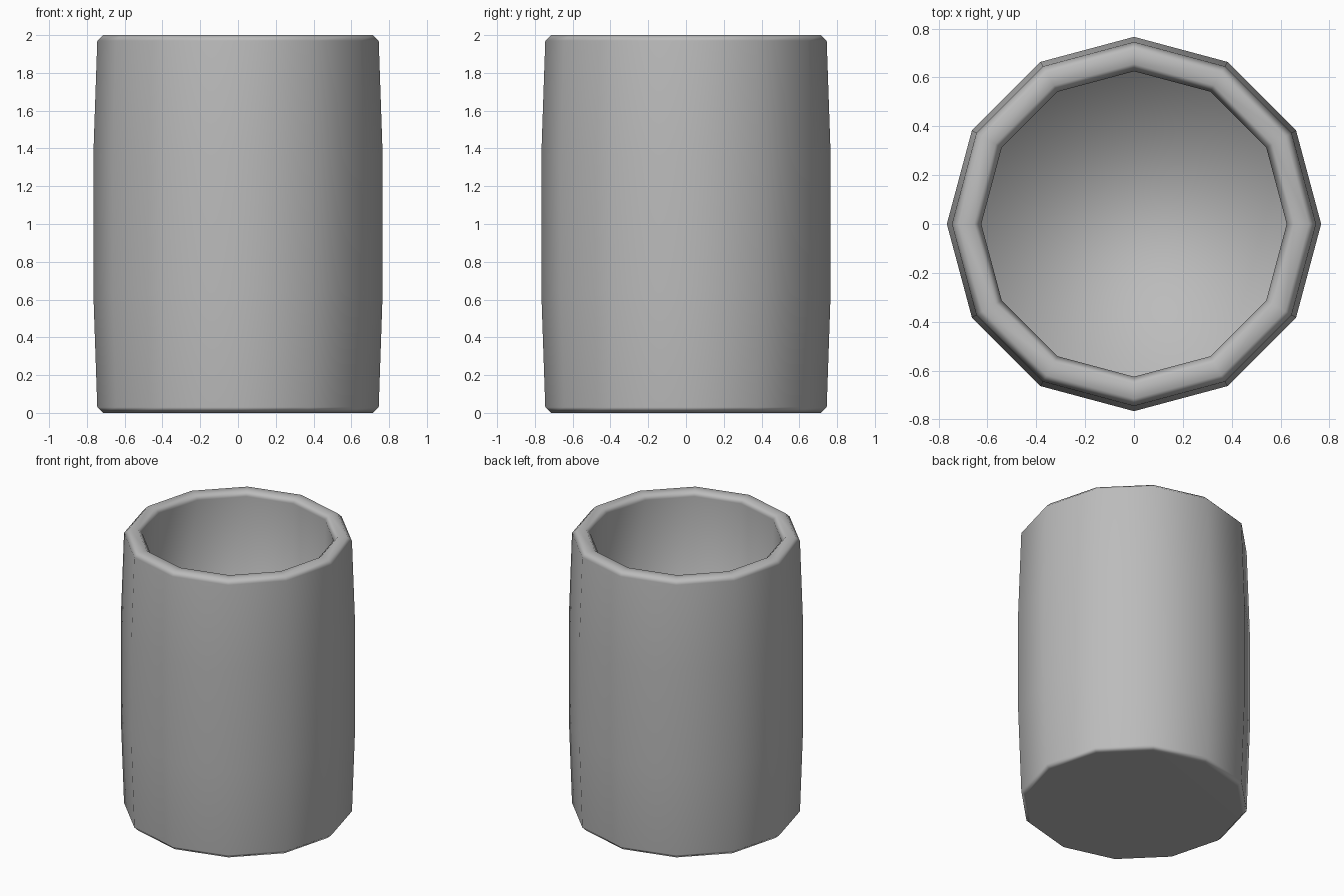
import bpy, bmesh, math

if "Cube" in bpy.data.objects:
    bpy.data.objects.remove(bpy.data.objects["Cube"])

SIDES = 12

# Cup profile (radius, height): base, bulging wall, rolled rim, deep hollow inside
profile = [(0.715, 0.0), (0.745, 0.03), (0.766, 0.64), (0.766, 1.36),
           (0.745, 1.97), (0.715, 2.0), (0.655, 2.0), (0.625, 1.97), (0.625, 0.12)]

bm = bmesh.new()
rings = []
for r, z in profile:
    rings.append([bm.verts.new((r * math.cos(math.tau * i / SIDES),
                                r * math.sin(math.tau * i / SIDES), z))
                  for i in range(SIDES)])
for a, b in zip(rings, rings[1:]):
    for i in range(SIDES):
        j = (i + 1) % SIDES
        bm.faces.new((a[i], a[j], b[j], b[i]))

# Underside and inside floor
bm.faces.new(rings[0][::-1])
bm.faces.new(rings[-1])

mesh = bpy.data.meshes.new("tumbler")
bm.to_mesh(mesh)
bm.free()
tumbler = bpy.data.objects.new("tumbler", mesh)
bpy.context.collection.objects.link(tumbler)

# Smooth shading, with large faces kept flat
bpy.context.view_layer.objects.active = tumbler
tumbler.select_set(True)
bpy.ops.object.shade_smooth()
tumbler.modifiers.new("weighted_normals", 'WEIGHTED_NORMAL')

# Mid grey finish
grey = bpy.data.materials.new("mid_grey")
grey.diffuse_color = (0.5, 0.5, 0.5, 1)
grey.use_nodes = True
grey.node_tree.nodes["Principled BSDF"].inputs["Base Color"].default_value = grey.diffuse_color
mesh.materials.append(grey)
